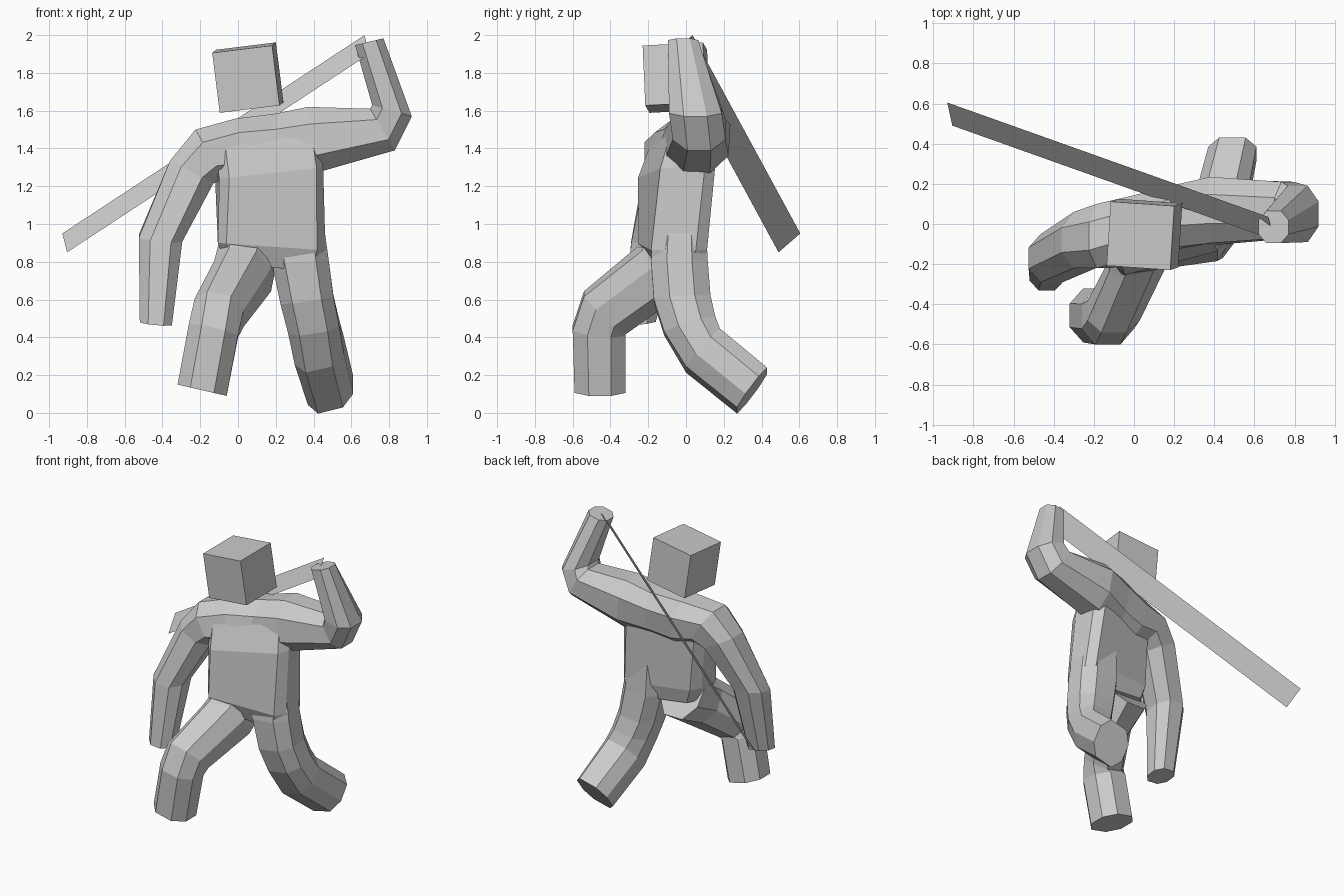
import bpy, bmesh
from mathutils import Vector, Euler
from math import radians


def mesh_object(name, bm):
    me = bpy.data.meshes.new(name)
    bm.to_mesh(me)
    bm.free()
    ob = bpy.data.objects.new(name, me)
    bpy.context.collection.objects.link(ob)
    return ob


def loft(name, rings, a=0.48, b=0.44):
    """Eight-sided tube through rings of (centre, half-axis u, half-axis v)."""
    shape = [(1, -b), (1, b), (a, 1), (-a, 1), (-1, b), (-1, -b), (-a, -1), (a, -1)]
    bm = bmesh.new()
    loops = [[bm.verts.new(Vector(c) + Vector(u) * p + Vector(v) * q) for p, q in shape]
             for c, u, v in rings]
    for r, s in zip(loops, loops[1:]):
        for i in range(8):
            j = (i + 1) % 8
            bm.faces.new((r[i], r[j], s[j], s[i]))
    bm.faces.new(loops[0])
    bm.faces.new(loops[-1])
    bmesh.ops.recalc_face_normals(bm, faces=bm.faces)
    return mesh_object(name, bm)


# Torso, twisted and leaning
body = loft("body", [
    ((0.19, -0.065, 0.77), (0.26, 0.015, -0.03), (0, 0.11, 0)),
    ((0.178, -0.07, 0.88), (0.285, 0.04, -0.02), (0, 0.148, 0)),
    ((0.165, -0.05, 1.27), (0.275, 0.07, 0.03), (-0.02, 0.145, 0)),
    ((0.14, -0.01, 1.45), (0.27, 0.07, 0.05), (-0.02, 0.125, 0)),
], a=0.84, b=0.55)

# Both arms and the shoulders as one tube, lowered hand to raised hand
arms = loft("arms", [
    ((-0.435, -0.245, 0.475), (0.085, 0, -0.008), (0, 0.085, 0.01)),
    ((-0.41, -0.17, 0.925), (0.115, 0, -0.01), (0, 0.12, 0.02)),
    ((-0.245, -0.08, 1.275), (0.115, 0, -0.06), (0, 0.14, 0)),
    ((-0.15, -0.06, 1.37), (0.075, 0, -0.13), (0, 0.16, 0)),
    ((0.02, -0.02, 1.385), (0.03, -0.02, -0.165), (0, 0.155, -0.02)),
    ((0.20, 0.02, 1.41), (0.0, -0.04, -0.17), (0, 0.155, -0.01)),
    ((0.39, 0.065, 1.445), (0.02, -0.01, -0.175), (0, 0.165, 0)),
    ((0.765, 0.07, 1.50), (0.065, 0, -0.11), (0, 0.14, 0)),
    ((0.815, 0.05, 1.60), (0.105, 0, -0.03), (0, 0.14, 0)),
    ((0.695, -0.015, 1.965), (0.075, 0, 0.018), (0, 0.08, 0)),
])

# Forward leg
forward_leg = loft("forward_leg", [
    ((0.05, -0.04, 0.84), (0.15, 0, 0), (0, 0.12, -0.15)),
    ((0.025, -0.18, 0.725), (0.15, 0.03, -0.02), (0, 0.07, -0.14)),
    ((-0.10, -0.43, 0.53), (0.13, 0, -0.03), (0, 0.11, -0.10)),
    ((-0.13, -0.46, 0.435), (0.13, 0, -0.03), (0, 0.14, -0.015)),
    ((-0.19, -0.455, 0.12), (0.13, 0, -0.03), (0, 0.135, 0)),
])

# Trailing leg
trailing_leg = loft("trailing_leg", [
    ((0.31, -0.03, 1.10), (0.13, 0, 0), (0, 0.13, 0)),
    ((0.33, -0.035, 0.80), (0.15, 0, 0.01), (0, 0.15, 0)),
    ((0.365, -0.02, 0.60), (0.14, 0, 0.02), (0, 0.15, 0.01)),
    ((0.40, 0.02, 0.46), (0.135, 0, 0.02), (0, 0.135, 0.04)),
    ((0.43, 0.09, 0.33), (0.13, 0, 0.03), (0, 0.09, 0.10)),
    ((0.49, 0.35, 0.118), (0.12, 0, 0.03), (0, 0.08, 0.105)),
], a=0.55)

# Weld arms and legs to the torso
bpy.context.view_layer.objects.active = body
for limb in (arms, forward_leg, trailing_leg):
    mod = body.modifiers.new("join", 'BOOLEAN')
    mod.operation = 'UNION'
    mod.solver = 'EXACT'
    mod.object = limb
    bpy.ops.object.modifier_apply(modifier=mod.name)
    bpy.data.objects.remove(limb)

# Head, a tilted cube
bm = bmesh.new()
bmesh.ops.create_cube(bm, size=0.32)
head = mesh_object("head", bm)
head.location = (0.052, -0.052, 1.775)
head.rotation_euler = Euler((radians(3), radians(-7), radians(-4)))

# Flat blade held behind the back
bm = bmesh.new()
tip = [Vector((-0.93, 0.605, 0.95)), Vector((-0.905, 0.49, 0.85))]
along = Vector((1.6, -0.57, 1.05))
bm.faces.new([bm.verts.new(p) for p in (tip[0], tip[1], tip[1] + along, tip[0] + along)])
mesh_object("blade", bm)
